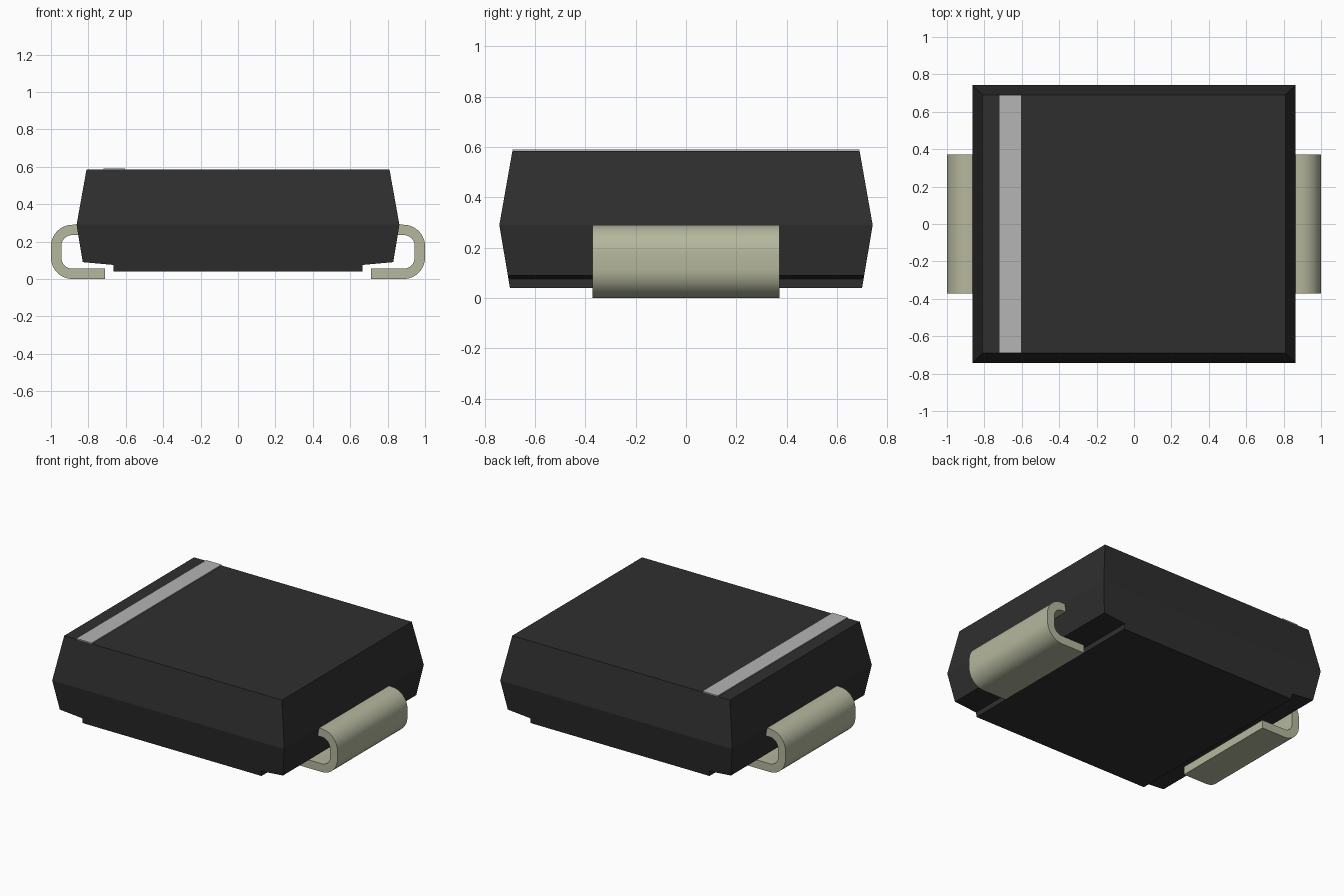
import bpy, bmesh, math

cube = bpy.data.objects.get("Cube")
if cube:
    bpy.data.objects.remove(cube, do_unlink=True)


def material(name, rgb, metallic=0.0):
    m = bpy.data.materials.new(name)
    m.use_nodes = True
    m.diffuse_color = (*rgb, 1)
    bsdf = m.node_tree.nodes["Principled BSDF"]
    bsdf.inputs["Base Color"].default_value = (*rgb, 1)
    bsdf.inputs["Roughness"].default_value = 0.6
    return m


BLACK = material("black_plastic", (0.028, 0.028, 0.028))
METAL = material("tinned_metal", (0.46, 0.475, 0.34))
GREY = material("grey_marking", (0.46, 0.46, 0.46))


def finish(name, bm, mat, smooth=False):
    bmesh.ops.recalc_face_normals(bm, faces=bm.faces)
    mesh = bpy.data.meshes.new(name)
    bm.to_mesh(mesh)
    bm.free()
    mesh.materials.append(mat)
    ob = bpy.data.objects.new(name, mesh)
    bpy.context.collection.objects.link(ob)
    if smooth:
        mesh.shade_smooth()
        mesh.set_sharp_from_angle(angle=math.radians(30))
    return ob


def extrude_profile(points, half_depth, caps):
    """Sweep an (x, z) outline along y; half_depth(z) sets the taper."""
    bm = bmesh.new()
    front = [bm.verts.new((x, -half_depth(z), z)) for x, z in points]
    back = [bm.verts.new((x, half_depth(z), z)) for x, z in points]
    n = len(points)
    for i in range(n):
        j = (i + 1) % n
        bm.faces.new((front[i], front[j], back[j], back[i]))
    for cap in caps:
        bm.faces.new([front[i] for i in cap])
        bm.faces.new([back[i] for i in cap])
    return bm


# Moulded body: drafted above and below the waist, with a stepped underside
WAIST, TOP, BASE = 0.29, 0.585, 0.04


def body_depth(z):
    if z > WAIST:
        return 0.742 - 0.052 * (z - WAIST) / (TOP - WAIST)
    return 0.742 - 0.042 * (WAIST - z) / (WAIST - BASE)


half = [(0.81, TOP), (0.863, WAIST), (0.83, 0.09), (0.665, 0.075), (0.665, BASE)]
outline = half + [(-x, z) for x, z in reversed(half)]
body = extrude_profile(outline, body_depth, [(0, 1, 8, 9), range(1, 9)])
finish("body", body, BLACK)

# Polarity band on the top face
band = bmesh.new()
bmesh.ops.create_cube(band, size=1)
for v in band.verts:
    v.co.x = -0.6625 + v.co.x * 0.115
    v.co.y *= 1.38
    v.co.z = 0.587 + v.co.z * 0.008
finish("polarity_band", band, GREY)


# Folded J-shaped terminals
def arc(cx, cz, r, a0, a1, steps=10):
    return [(cx + r * math.cos(math.radians(a0 + (a1 - a0) * i / steps)),
             cz + r * math.sin(math.radians(a0 + (a1 - a0) * i / steps)))
            for i in range(steps + 1)]


T, R, H = 0.055, 0.115, 0.29
cx, lo, hi = 1 - R, R, H - R
lead = ([(0.71, 0)] + arc(cx, lo, R, -90, 0) + arc(cx, hi, R, 0, 90)
        + [(0.82, H), (0.82, H - T)]
        + arc(cx, hi, R - T, 90, 0) + arc(cx, lo, R - T, 0, -90) + [(0.71, T)])
for name, side in (("left_terminal", 1), ("right_terminal", -1)):
    bm = extrude_profile([(side * x, z) for x, z in lead], lambda z: 0.372,
                         [range(len(lead))])
    finish(name, bm, METAL, smooth=True)
